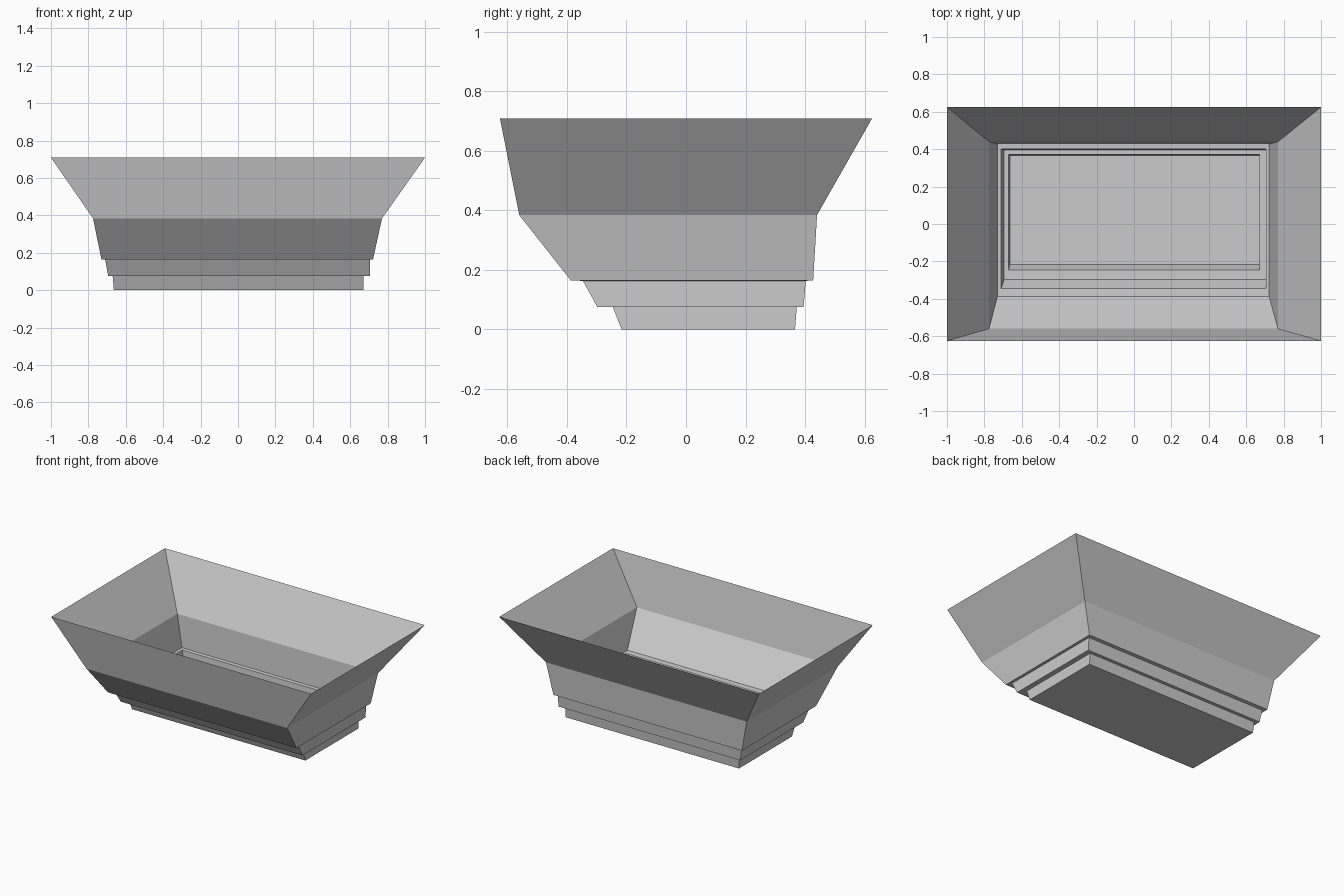
import bpy, bmesh

if "Cube" in bpy.data.objects:
    bpy.data.objects.remove(bpy.data.objects["Cube"])

# Rectangular rings from rim to base: x_min, x_max, y_min, y_max, z
RINGS = [
    (-1.0, 1.0, -0.625, 0.625, 0.709),       # flared rim
    (-0.775, 0.77, -0.56, 0.44, 0.384),      # bend
    (-0.73, 0.722, -0.387, 0.427, 0.165),    # bottom of main bowl
    (-0.71, 0.705, -0.346, 0.402, 0.163),    # first step
    (-0.694, 0.705, -0.298, 0.395, 0.076),
    (-0.67, 0.67, -0.246, 0.372, 0.076),     # second step
    (-0.664, 0.67, -0.216, 0.366, 0.0),      # base
]


def ring(bm, x0, x1, y0, y1, z):
    return [bm.verts.new((x, y, z)) for x, y in
            ((x0, y0), (x1, y0), (x1, y1), (x0, y1))]


# Stepped open basin: bridge each ring to the next, then close the floor
bm = bmesh.new()
loops = [ring(bm, *r) for r in RINGS]
for upper, lower in zip(loops, loops[1:]):
    for i in range(4):
        j = (i + 1) % 4
        bm.faces.new((lower[i], lower[j], upper[j], upper[i]))
bm.faces.new(loops[-1][::-1])

mesh = bpy.data.meshes.new("stepped_basin")
bm.to_mesh(mesh)
bm.free()
basin = bpy.data.objects.new("stepped_basin", mesh)
bpy.context.collection.objects.link(basin)
